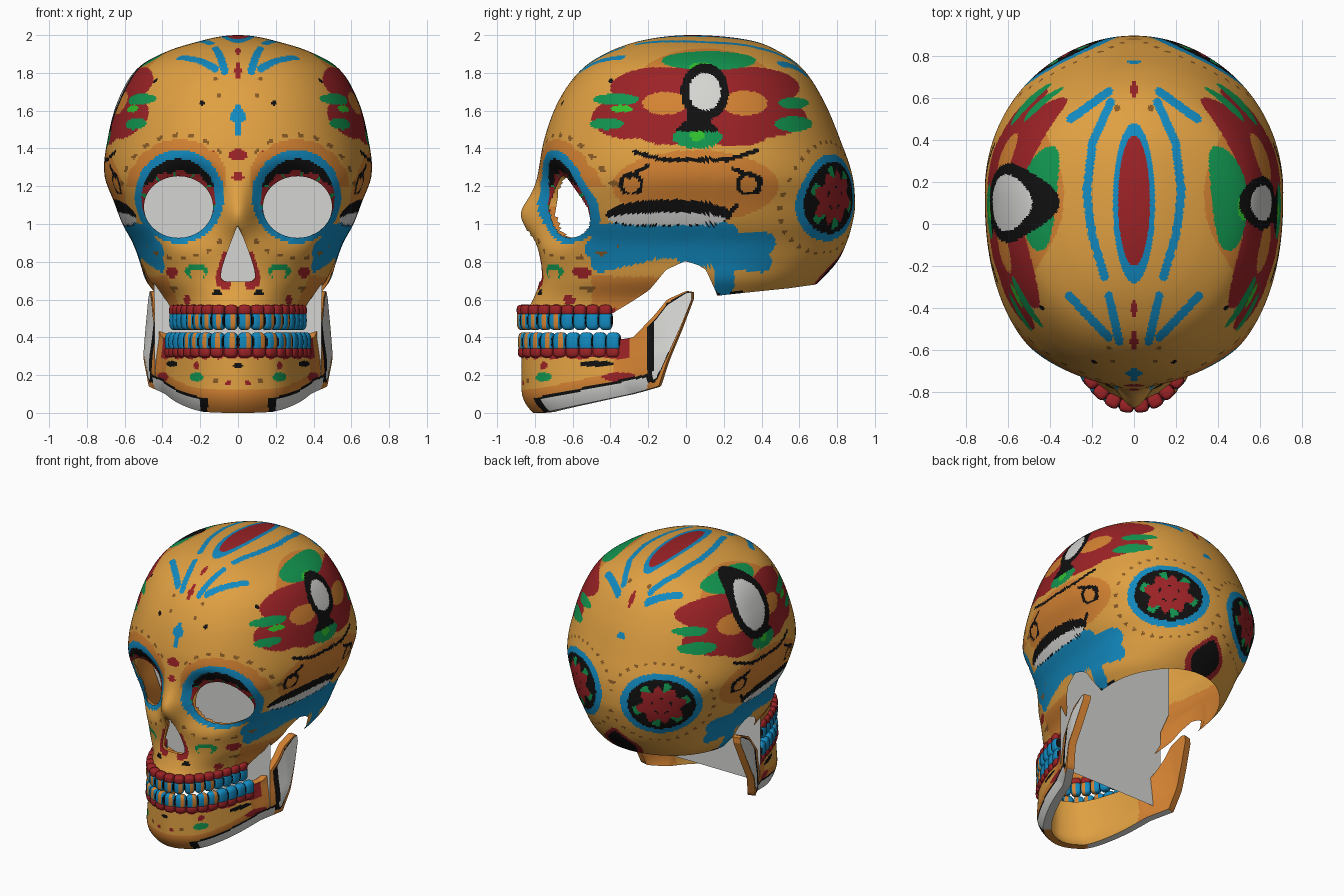
import bpy, bmesh, math
from math import sin, cos, pi, hypot, sqrt, exp, atan2, copysign

if "Cube" in bpy.data.objects:
    bpy.data.objects.remove(bpy.data.objects["Cube"])

# ---- colours
SRGB = {"bone_tan": (224, 160, 66), "orange": (212, 130, 50), "brown": (135, 90, 38), "dark_red": (155, 34, 38),
        "blue": (18, 138, 192), "green": (18, 150, 80), "bright_green": (50, 195, 45), "black": (16, 16, 16),
        "pale_grey": (213, 213, 210)}
TAN, ORANGE, BROWN, RED, BLUE, GREEN, LIME, BLACK, GREY = range(9)
for name, rgb in SRGB.items():
    bpy.data.materials.new(name).diffuse_color = [((v / 255 + .055) / 1.055) ** 2.4 for v in rgb] + [1]

# ---- helpers
def spline(xs, ys):
    n = len(xs)
    ms = [(ys[min(i + 1, n - 1)] - ys[max(i - 1, 0)]) / (xs[min(i + 1, n - 1)] - xs[max(i - 1, 0)]) for i in range(n)]
    def f(x):
        x = min(max(x, xs[0]), xs[-1])
        i = next(k for k in range(n - 1) if x <= xs[k + 1])
        h = xs[i + 1] - xs[i]
        t = (x - xs[i]) / h
        a, b = t * t * (3 - 2 * t), t * (1 - t)
        return ys[i] * (1 - a) + ys[i + 1] * a + h * b * ((1 - t) * ms[i] - t * ms[i + 1])
    return f

def linear(pts):
    def f(x):
        for (a, b), (c, d) in zip(pts, pts[1:]):
            if x <= c:
                return b + (d - b) * max(0, x - a) / (c - a)
        return pts[-1][1]
    return f

def ell(u, v, cu, cv, ru, rv):
    return hypot((u - cu) / ru, (v - cv) / rv)

def dab(u, v, dabs):  # colour of the first ellipse (colour, centre, radii) that holds the point
    return next((d[0] for d in dabs if abs(u - d[1]) < d[3] and ell(u, v, *d[1:]) < 1), None)

def stroke(u, v, strokes, r):
    for a, b, c, d in strokes:
        t = min(1, max(0, ((u - a) * (c - a) + (v - b) * (d - b)) / ((c - a) ** 2 + (d - b) ** 2)))
        if hypot(u - a - t * (c - a), v - b - t * (d - b)) < r:
            return True

def finish(name, bm):
    me = bpy.data.meshes.new(name)
    bm.to_mesh(me)
    for key in SRGB:
        me.materials.append(bpy.data.materials[key])
    me.polygons.foreach_set("use_smooth", [True] * len(me.polygons))
    bpy.context.collection.objects.link(bpy.data.objects.new(name, me))

def grid(bm, rows, rule, closed=False):
    vs = [[bm.verts.new(p) for p in r] for r in rows]
    n = len(vs[0])
    for a, b in zip(vs, vs[1:]):
        for i in range(n if closed else n - 1):
            f = bm.faces.new((a[i], a[(i + 1) % n], b[(i + 1) % n], b[i]))
            f.material_index = rule(*f.calc_center_median())
    return vs

# ---- skull outline by height: front, back, half width, widest point
S = [sqrt(2 - z) for z in (2, 1.97, 1.92, 1.83, 1.66, 1.45, 1.26, 1.1, 1.0, .9, .8, .7, .6, .5, .44)]
front = spline(S, [.03, -.24, -.39, -.54, -.67, -.75, -.785, -.82, -.81, -.79, -.775, -.775, -.81, -.865, -.87])
back = spline(S, [.03, .35, .48, .61, .725, .815, .88, .895, .88, .85, .8, .71, .6, .55, .55])
width = spline(S, [0, .195, .36, .525, .633, .69, .707, .65, .612, .557, .52, .487, .415, .385, .38])
mid = spline(S, [.03, .05, .07, .1, .12, .14] + [.15] * 9)
base = linear([(-.9, .5), (-.38, .5), (-.32, .55), (-.19, .65), (-.11, .755), (0, .805), (.1, .77),
               (.14, .68), (.17, .62), (.4, .64), (.62, .66), (.9, .7)])

def section(th, z):
    s, si, co = sqrt(max(0, 2 - z)), sin(th), cos(th)
    c, e = mid(s), .91 - .07 * exp(-((z - 1.2) / .28) ** 2) if si < 0 else .97
    x = width(s) * copysign(abs(co) ** e, co)
    y = c + (back(s) - c if si > 0 else front(s) - c) * abs(si) ** e
    if y < -.3:  # nose bridge and eye sockets
        y -= .06 * exp(-(x / .09) ** 2 - ((z - 1.04) / .1) ** 2)
        y += .12 * exp(-ell(abs(x), z, .27, 1.1, .2, .2) ** 4)
    return x, y, z

def eye_hole(a, z):
    return ell(a, z, .315, 1.09, .183, .163)

def nose_hole(a, z):
    return sum(max(0, k) ** 6 for k in ((.82 - z) / .125, (2.6 * a + z - .82) / .18, a / .1)) ** (1 / 6)

# ---- painted details: (colour, centre, radii) and strokes (start, end)
FACE = [(RED, 0, 1.365, .045, .032), (RED, 0, 1.25, .03, .022), (BLUE, 0, 1.55, .02, .09), (BLUE, 0, 1.57, .042, .035),
        (RED, 0, 1.81, .015, .045), (TAN, .215, .735, .04, .025), (GREEN, .22, .75, .06, .04), (RED, .35, .745, .03, .03),
        (BLACK, .11, .635, .025, .017), (BROWN, .1, 1.68, .013, .013), (BLACK, .19, 1.64, .013, .013),
        (BROWN, .12, 1.77, .014, .01), (RED, .13, 1.37, .018, .018), (BROWN, .34, .66, .02, .015), (RED, .27, .6, .02, .02)]
FLOWER = [(ORANGE, -.11, 1.64, .12, .06), (ORANGE, .31, 1.64, .12, .065), (LIME, .08, 1.83, .06, .025),
          (LIME, .06, 1.47, .04, .03), (LIME, -.34, 1.61, .06, .018), (GREEN, .06, 1.46, .13, .06),
          (GREEN, .12, 1.865, .25, .05), (GREEN, -.37, 1.66, .12, .03), (GREEN, -.42, 1.53, .09, .03),
          (GREEN, .57, 1.64, .08, .03), (GREEN, .57, 1.53, .1, .04), (RED, -.13, 1.72, .27, .11), (RED, .34, 1.72, .26, .11),
          (RED, -.3, 1.56, .2, .11), (RED, .42, 1.56, .22, .1), (RED, -.1, 1.48, .16, .06), (RED, .26, 1.48, .18, .07),
          (RED, .08, 1.66, .3, .19)]
SCROLL = [(-.27, 1.38, -.12, 1.34), (-.12, 1.34, .22, 1.34), (.22, 1.34, .38, 1.39), (-.2, 1.31, -.3, 1.25),
          (.25, 1.29, .4, 1.24), (.4, 1.24, .38, 1.17), (.22, 1.04, .27, 1.1), (-.4, 1.76, -.34, 1.72), (.5, 1.78, .55, 1.7)]
CHEEK = [(-.45, .95, .22, .95), (-.48, .87, .42, .9), (-.45, .8, -.2, .86), (0, .84, .4, .8), (.2, .68, .2, .78), (-.2, .87, .2, .87)]
CROWN = [(.12, -.54, .31, -.34), (.07, -.56, .12, -.34), (.12, .63, .3, .5), (.11, .58, .2, .38), (.2, .36, .225, .15),
         (.225, .15, .2, -.05), (.2, -.05, .14, -.25)]
TOP = [(RED, 0, .11, .075, .31), (BLUE, 0, .1, .1, .38), (BLUE, .01, -.73, .025, .04), (BLUE, .01, .8, .03, .04),
       (RED, 0, -.4, .014, .04), (RED, 0, -.56, .018, .04), (RED, 0, .64, .016, .04), (BROWN, .08, .55, .015, .015)]
JAW = [(GREEN, .22, .19, .035, .025), (RED, .22, .25, .015, .02), (RED, .4, .19, .03, .025), (BLACK, 0, .25, .025, .015),
       (BROWN, .12, .17, .015, .015), (BLACK, .35, .26, .03, .015), (RED, .05, .16, .015, .015)]

def paint_face(a, z):  # gums, nose rim, eye rings
    if z < .55 + .015 * abs(sin(a * 45)) or (nose_hole(a, z) < 1.3 and z < .86 and a > .04):
        return RED
    h, ang = ell(a, z, .31, 1.145, .237, .248), atan2(z - 1.12, a - .31)
    if h < 1:
        if ell(a, z, .315, 1.14, .197, .205) > 1:
            return BLUE
        scallop = eye_hole(a, z) < 1.1 + .1 * abs(sin(5 * ang)) and z > 1.05
        return BLACK if not scallop else GREEN if sin(10 * ang) > .93 else RED
    if a > .06 and h < 1.2 + .04 * abs(sin(9 * ang)) and z > 1.2:
        return ORANGE
    if a > .06 and 1.28 < h < 1.36 and sin(26 * ang) > .45:
        return BROWN
    return dab(a, z, FACE)

def paint_back(a, y, z):  # rosettes and nape spade
    u, v = (a - .35) * .82 - (y - .79) * .57, z - 1.14
    h, ang = hypot(u / .28, v / .23), atan2(v, u)
    if h < .55 + .08 * sin(8 * ang):
        return BLACK if .22 < h < .27 and sin(5 * ang) > .3 else RED
    if h < 1:
        return BLUE if h > .83 else GREEN if h < .72 and sin(6 * ang) > .5 else BLACK
    if 1.24 < h < 1.32 and sin(30 * ang) > .55:
        return BROWN
    k = hypot(a / (.15 - .7 * max(0, z - .77)), (z - .77) / .14) if y > .5 and z < .92 else 2
    return None if k > 1 else BLACK if k < .74 else RED

def paint_side(x, y, z):  # flower, slit, scrolls and cheek band
    k = 1 if x > 0 else 1.6
    h = ell(y, z, .1, 1.7, .085 * k, .1 * k)
    if h < 1:
        return GREY
    if h < 1.2 + .3 / k or (abs(y - .06) < .05 + max(0, 1.56 - z) and 1.49 < z < 1.62):
        return BLACK
    c = dab(y, z, FLOWER)
    if c:
        return c
    if ell(y, z, -.1, 1.025, .31, .037) < 1 and z > .995:
        return GREY
    swirl = z > 1.16 and any(.045 < hypot(y - cy, z - 1.21) < .065 for cy in (-.29, .33))
    if (ell(y, z, -.09, 1.05, .335, .08) < 1 and z > .99) or swirl or stroke(y, z, SCROLL, .011):
        return BLACK
    if stroke(y, z, CHEEK, .055):
        return BLUE
    if ell(y, z, .05, 1.2, .44, .19) < 1 or (ell(y, z, .1, 1.65, .42, .28) < 1 and z > 1.8):
        return ORANGE
    return BLACK if z < .65 and 0 < y < .3 else None

def paint_skull(x, y, z):
    a = abs(x)
    c = y < -.35 and paint_face(a, z)
    c = c or (z > 1.55 and (stroke(a, y, CROWN, .02) and BLUE or dab(a, y, TOP)))
    c = c or (y > .35 and paint_back(a, y, z)) or (a > .3 and paint_side(x, y, z))
    return c or (ORANGE if z < .72 and -.5 < y < .1 else TAN)

# ---- skull shell and its inner lining
def skull(name, nu, nr, inset, rule):
    bm, cols = bmesh.new(), []
    for i in range(nu):
        th = 2 * pi * i / nu
        s0 = sqrt(2 - base(section(th, .75)[1]))
        pts = [section(th, 2 - (s0 * (1 - .998 * r / nr)) ** 2) for r in range(nr + 1)]
        k = [inset * min(1, r / 6) for r in range(nr + 1)]
        cols.append([(x * (1 - q), y * (1 - q), z - q * max(0, z - 1.1)) for (x, y, z), q in zip(pts, k)])
    vs = grid(bm, list(zip(*cols)), rule, True)
    bm.faces.new(vs[-1]).material_index = rule(0, 0, 2)
    mids = [(f, f.calc_center_median()) for f in bm.faces]
    gone = [f for f, c in mids if c.y < -.3 and min(eye_hole(abs(c.x), c.z), nose_hole(abs(c.x), c.z)) < 1]
    bmesh.ops.delete(bm, geom=gone, context='FACES')
    for v in bm.verts:  # clean rims on the eye and nose holes
        if v.is_boundary and v.co.y < -.3 and v.co.z > .66:
            a, z = abs(v.co.x), v.co.z
            e, n = eye_hole(a, z), nose_hole(a, z)
            if e < n:
                v.co.x, v.co.z = copysign(.315 + (a - .315) / e, v.co.x), 1.09 + (z - 1.09) / e
            else:
                v.co.x, v.co.z = v.co.x / n, .82 + (z - .82) / n
    if inset:
        bmesh.ops.reverse_faces(bm, faces=bm.faces)
    finish(name, bm)

skull("skull_shell", 420, 190, 0, paint_skull)
skull("skull_lining", 180, 90, .03, lambda x, y, z: ORANGE if z < 1.1 else TAN)

# ---- lower jaw
PX, PY = [0, .14, .25, .355, .43, .485, .525], [-.87, -.83, -.74, -.55, -.33, -.16, .03]
jx = spline(list(range(-6, 7)), [-v for v in PX[:0:-1]] + PX)
jy = spline(list(range(-6, 7)), PY[:0:-1] + PY)
low = linear([(-.86, 0), (-.8, .005), (-.16, .14), (-.11, .25), (-.03, .44), (.03, .6)])
high = linear([(-.9, .36), (-.34, .39), (-.28, .4), (-.165, .52), (-.1, .6), (0, .645), (.03, .64)])

def jaw_point(u, r, inset=0):
    x, y = jx(u), jy(u)
    z = low(y) + (high(y) - low(y)) * r
    body = min(1, max(0, (-.1 - y) / .25))
    x *= 1 - .12 * body * min(1, z / .38) - .11 * (1 - body) * max(0, z - .3) / .35
    tuck = .06 * body * max(0, 1 - (z - low(y)) / .12) ** 2
    tx, ty = jx(u + .1) - jx(u - .1), jy(u + .1) - jy(u - .1)
    return x * (1 - tuck) - ty * inset / hypot(tx, ty), y + tuck + tx * inset / hypot(tx, ty), z

def paint_jaw(x, y, z):
    a, lo, r = abs(x), low(y), (z - low(y)) / (high(y) - low(y) + .001)
    if y > -.205:
        return (GREY if .1 < r < .9 and y > -.175 else BLACK) if .07 < r < .94 else ORANGE
    if y < -.3 and z > .3 - .015 * abs(sin(a * 45)):
        return RED
    if a > .16 and z < lo + .075:
        return GREY if z < lo + .06 and a > .2 else BLACK
    return dab(a, z, JAW) or (ORANGE if z < lo + .12 or y > -.38 else TAN)

def plain(x, y, z):
    return ORANGE if y > -.35 else TAN

US, RS, T = [-6 + 12 * i / 170 for i in range(171)], [r / 44 for r in range(45)], .055
bm = bmesh.new()
grid(bm, [[jaw_point(u, r) for u in US] for r in RS], paint_jaw)
grid(bm, [[jaw_point(u, r, T) for u in US] for r in RS[::-1]], plain)
grid(bm, [[jaw_point(u, 1, t) for u in US] for t in (0, T)], plain)
grid(bm, [[jaw_point(u, 0, t) for u in US] for t in (T, 0)], lambda x, y, z: GREY if abs(x) > .18 and y < -.15 else ORANGE)
for u, ts in ((6, (0, T)), (-6, (T, 0))):
    grid(bm, [[jaw_point(u, r, t) for t in ts] for r in RS], plain)
finish("lower_jaw", bm)

# ---- teeth and gums along an arch
def blob(bm, x, y, z, ang, rx, ry, rz, rule):
    new = bmesh.ops.create_uvsphere(bm, u_segments=20, v_segments=12, radius=1)["verts"]
    for f in {f for v in new for f in v.link_faces}:
        f.material_index = rule(f.calc_center_median().x)
    for v in new:
        p, q, r = [copysign(abs(k) ** .65, k) for k in v.co]
        v.co = (x + p * rx * cos(ang) - q * ry * sin(ang), y + p * rx * sin(ang) + q * ry * cos(ang), z + r * rz)

def teeth_row(name, pts, count, z_tooth, z_gum):
    dist = [0]
    for p, q in zip(pts, pts[1:]):
        dist.append(dist[-1] + hypot(q[0] - p[0], q[1] - p[1]))
    fx, fy = (linear([(d, p[k]) for d, p in zip(dist, pts)]) for k in (0, 1))
    step, bm = dist[-1] / count, bmesh.new()
    for i in range(count):
        d = (i + .5) * step
        ang = atan2(fy(d + .02) - fy(d - .02), fx(d + .02) - fx(d - .02))
        split = .5 if abs(i - (count - 1) / 2) < count * .28 else 0
        blob(bm, fx(d), fy(d), z_tooth, ang, step * .52, .032, .052,
             lambda t: BLACK if abs(t) > .85 else ORANGE if 0 < t < split else BLUE)
        blob(bm, fx(d), fy(d), z_gum, ang, step * .5, .033, .03, lambda t: RED)
    finish(name, bm)

upper = [section(pi * (1 + k / 120), .5) for k in range(121)]
teeth_row("upper_teeth", [p for p in upper if p[1] < -.37], 18, .49, .543)
lower = [jaw_point(-6 + k / 10, 1, .01) for k in range(121)]
teeth_row("lower_teeth", [p for p in lower if p[1] < -.33], 18, .375, .322)

# ---- flat plate behind the face
bm = bmesh.new()
half = [(.44, .2), (.445, .8), (.52, .97), (.52, 1.35)]
outline = [(x, -.25, z) for x, z in half] + [(-x, -.25, z) for x, z in half[::-1]]
bm.faces.new([bm.verts.new(p) for p in outline]).material_index = GREY
finish("inner_plate", bm)

for m in bpy.data.materials:
    if m.users and not m.is_grease_pencil:
        m.use_nodes = True
        m.node_tree.nodes["Principled BSDF"].inputs["Base Color"].default_value = m.diffuse_color
